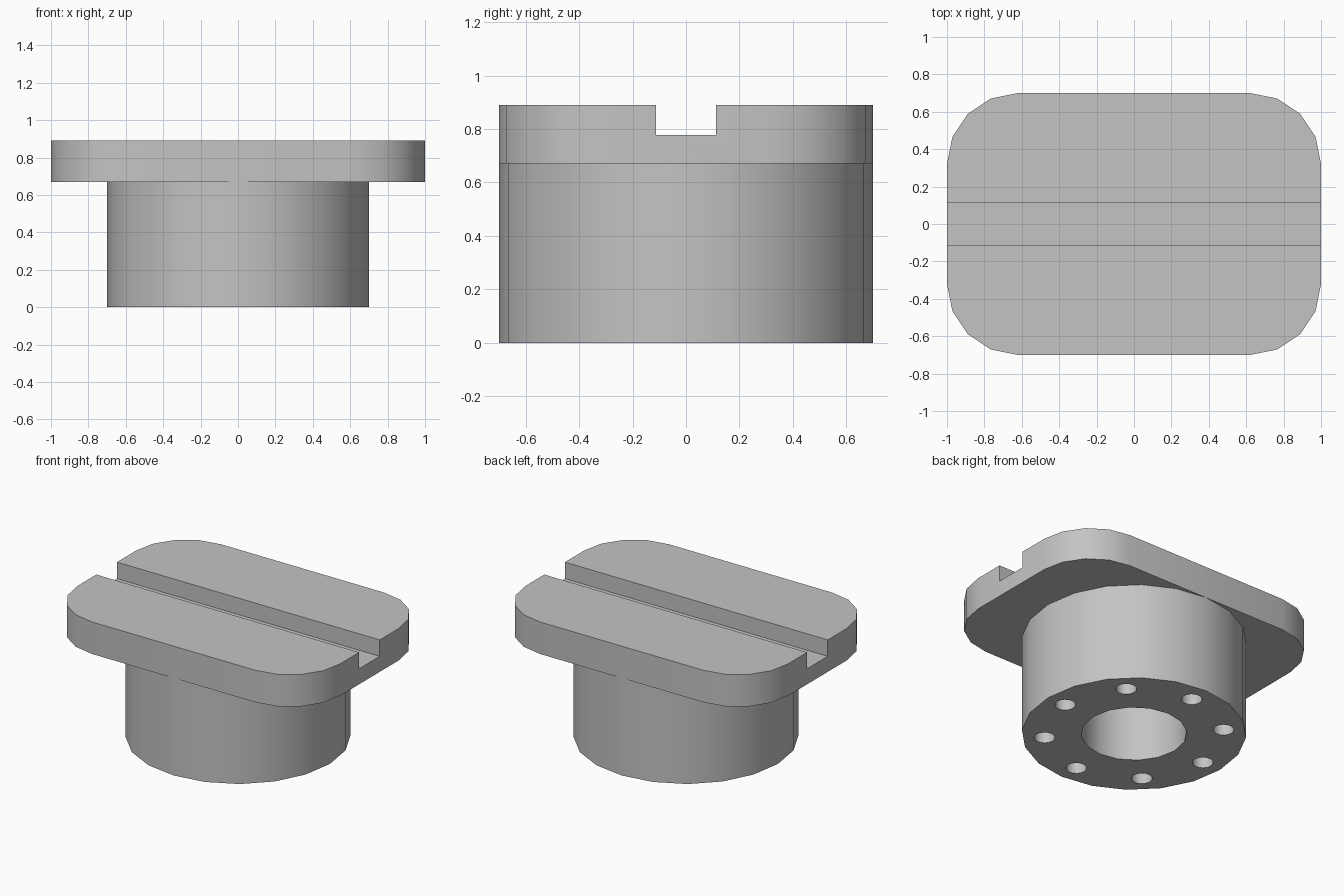
import bpy, bmesh
from math import cos, sin, pi

if "Cube" in bpy.data.objects:
    bpy.data.objects.remove(bpy.data.objects["Cube"])

# One plain grey
grey = bpy.data.materials.new("plain_grey")
grey.use_nodes = True
colour = (0.55, 0.55, 0.55, 1)
grey.diffuse_color = colour
grey.node_tree.nodes["Principled BSDF"].inputs["Base Color"].default_value = colour

LEDGE, TOP, SLOT_FLOOR = 0.67, 0.89, 0.777
HALF_DEPTH, SLOT_HALF, CORNER = 0.70, 0.112, 0.38


def finish(name, bm):
    mesh = bpy.data.meshes.new(name)
    bm.to_mesh(mesh)
    bm.free()
    mesh.materials.append(grey)
    ob = bpy.data.objects.new(name, mesh)
    bpy.context.collection.objects.link(ob)
    bpy.ops.object.select_all(action='DESELECT')
    ob.select_set(True)
    bpy.context.view_layer.objects.active = ob
    bpy.ops.object.shade_smooth_by_angle(angle=pi / 6)
    return ob


def ring(bm, x, y, radius, sides):
    verts = [bm.verts.new((x + radius * cos(2 * pi * i / sides),
                           y + radius * sin(2 * pi * i / sides), 0))
             for i in range(sides)]
    return [bm.edges.new((verts[i - 1], verts[i])) for i in range(sides)]


# Slotted plate: channel profile swept along x, then rounded corners
bm = bmesh.new()
half = [(SLOT_HALF, SLOT_FLOOR), (SLOT_HALF, TOP), (HALF_DEPTH, TOP), (HALF_DEPTH, LEDGE)]
profile = half + [(-y, z) for y, z in reversed(half)]
end = bm.faces.new([bm.verts.new((-1, y, z)) for y, z in profile])
swept = bmesh.ops.extrude_face_region(bm, geom=[end])
bmesh.ops.translate(bm, vec=(2, 0, 0),
                    verts=[g for g in swept["geom"] if isinstance(g, bmesh.types.BMVert)])
bmesh.ops.recalc_face_normals(bm, faces=bm.faces[:])
corners = [e for e in bm.edges
           if all(abs(v.co.y) > HALF_DEPTH - 0.01 for v in e.verts)
           and abs(e.verts[0].co.z - e.verts[1].co.z) > 0.1]
bmesh.ops.bevel(bm, geom=corners, offset=CORNER, segments=4, profile=0.5, affect='EDGES')
finish("slotted_plate", bm)

# Round body: bottom face with a bore and eight bolt holes, walls raised to the plate
bm = bmesh.new()
loops = ring(bm, 0, 0, HALF_DEPTH, 20) + ring(bm, 0, 0, 0.33, 16)
for i in range(8):
    a = i * pi / 4
    loops += ring(bm, 0.56 * cos(a), 0.56 * sin(a), 0.065, 16)
bmesh.ops.triangle_fill(bm, edges=loops, use_beauty=True)
raised = bmesh.ops.extrude_edge_only(bm, edges=loops)
bmesh.ops.translate(bm, vec=(0, 0, LEDGE),
                    verts=[g for g in raised["geom"] if isinstance(g, bmesh.types.BMVert)])
bmesh.ops.recalc_face_normals(bm, faces=bm.faces[:])
bm.normal_update()
bottom = next(f for f in bm.faces if abs(f.normal.z) > 0.9)
if bottom.normal.z > 0:
    bmesh.ops.reverse_faces(bm, faces=bm.faces[:])
finish("round_body", bm)
